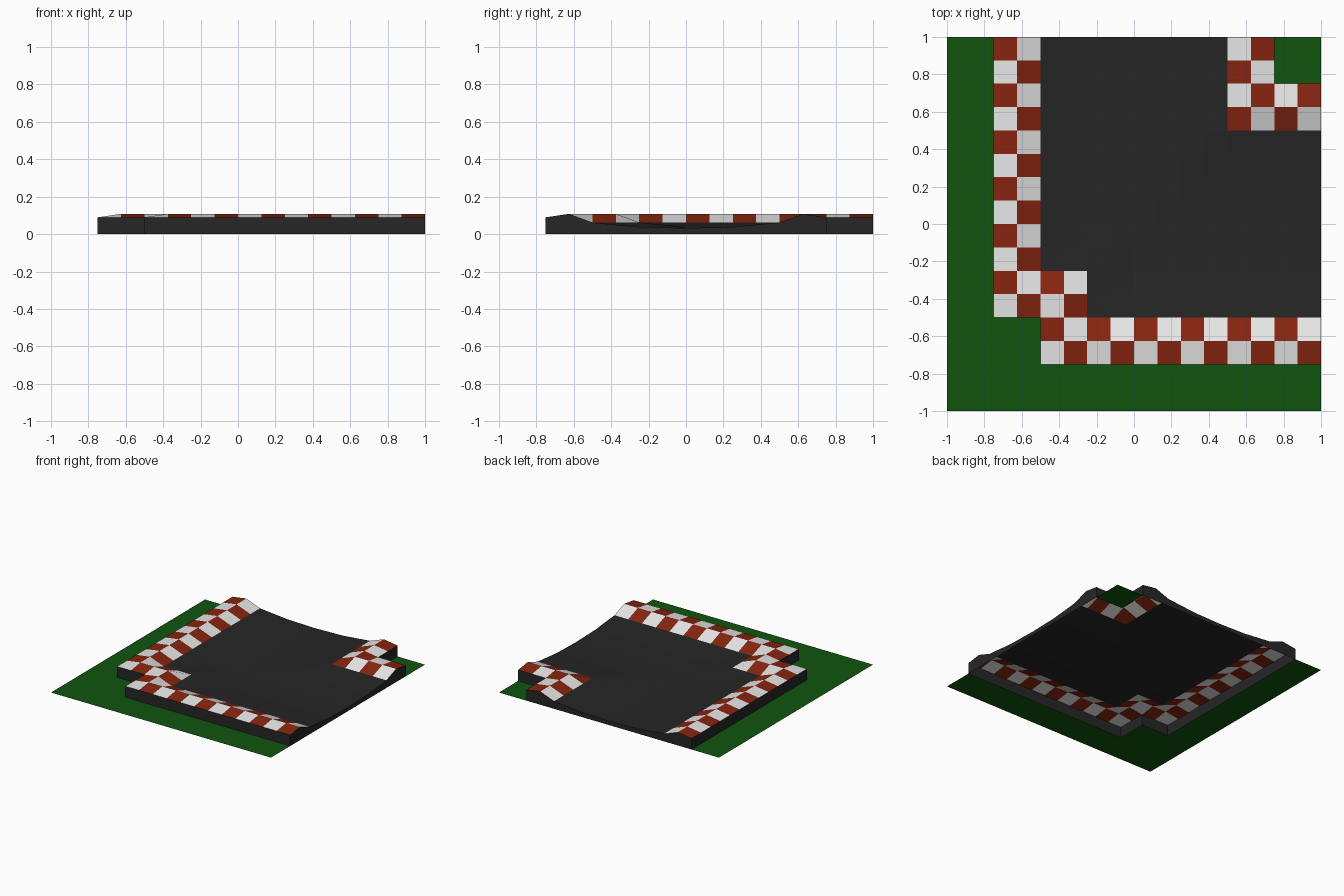
import bpy, bmesh, math

if "Cube" in bpy.data.objects:
    bpy.data.objects.remove(bpy.data.objects["Cube"])

STEP = 0.125
N = 16
# half cross-section of the road: distance from centre line -> height
PROFILE = [(0, 0.032), (0.25, 0.038), (0.5, 0.062), (0.625, 0.108), (0.75, 0.09)]


def material(name, rgb):
    m = bpy.data.materials.new(name)
    m.diffuse_color = (*rgb, 1)
    m.use_nodes = True
    m.node_tree.nodes["Principled BSDF"].inputs["Base Color"].default_value = m.diffuse_color
    return m


GREEN = material("grass green", (0.005, 0.09, 0.005))
BLACK = material("asphalt black", (0.019, 0.019, 0.019))
RED = material("kerb red", (0.24, 0.018, 0.005))
WHITE = material("kerb white", (0.8, 0.8, 0.8))


def offset(x, y):
    """Signed distance across the mitred bend, with a stepped outer corner."""
    t = min(x, y)
    if max(x, y) < 0:
        t = min(t, max(x, y) - 0.25)
    return t


def height(x, y):
    d = abs(offset(x, y))
    for (d0, h0), (d1, h1) in zip(PROFILE, PROFILE[1:]):
        if d <= d1:
            return h0 + (h1 - h0) * (d - d0) / (d1 - d0)
    return PROFILE[-1][1]


def build(name, wanted, z_at, mats, mat_rule, walls):
    """Grid of cells that pass a test, optionally skirted down to the ground."""
    bm = bmesh.new()
    grid = {}

    def vert(i, j):
        if (i, j) not in grid:
            x, y = -1 + i * STEP, -1 + j * STEP
            grid[i, j] = bm.verts.new((x, y, z_at(x, y)))
        return grid[i, j]

    for i in range(N):
        for j in range(N):
            cx, cy = -1 + (i + 0.5) * STEP, -1 + (j + 0.5) * STEP
            t = offset(cx, cy)
            if wanted(abs(t)):
                f = bm.faces.new([vert(i, j), vert(i + 1, j), vert(i + 1, j + 1), vert(i, j + 1)])
                f.material_index = mat_rule(i, j)
    if walls:
        rim = [e for e in bm.edges if e.is_boundary]
        new = bmesh.ops.extrude_edge_only(bm, edges=rim)["geom"]
        for g in new:
            if isinstance(g, bmesh.types.BMVert):
                g.co.z = 0
            elif isinstance(g, bmesh.types.BMFace):
                g.material_index = 0
        bmesh.ops.recalc_face_normals(bm, faces=bm.faces)
        # make sure the top faces up
        if sum(f.normal.z for f in bm.faces) < 0:
            bmesh.ops.reverse_faces(bm, faces=bm.faces)
    me = bpy.data.meshes.new(name)
    bm.to_mesh(me)
    bm.free()
    for m in mats:
        me.materials.append(m)
    ob = bpy.data.objects.new(name, me)
    bpy.context.collection.objects.link(ob)
    return ob


def track_colour(i, j):
    """Asphalt in the middle, chequered kerbs on both sides."""
    t = offset(-1 + (i + 0.5) * STEP, -1 + (j + 0.5) * STEP)
    if abs(t) < 0.5:
        return 0
    odd = (i + j) % 2 == 1
    return 1 if odd == (t < 0) else 2


# dished road with kerbs and side walls
build("track", lambda d: d < 0.75, height, [BLACK, RED, WHITE], track_colour, True)
# flat grass outside the track
build("grass", lambda d: d > 0.75, lambda x, y: 0.0, [GREEN], lambda i, j: 0, False)
